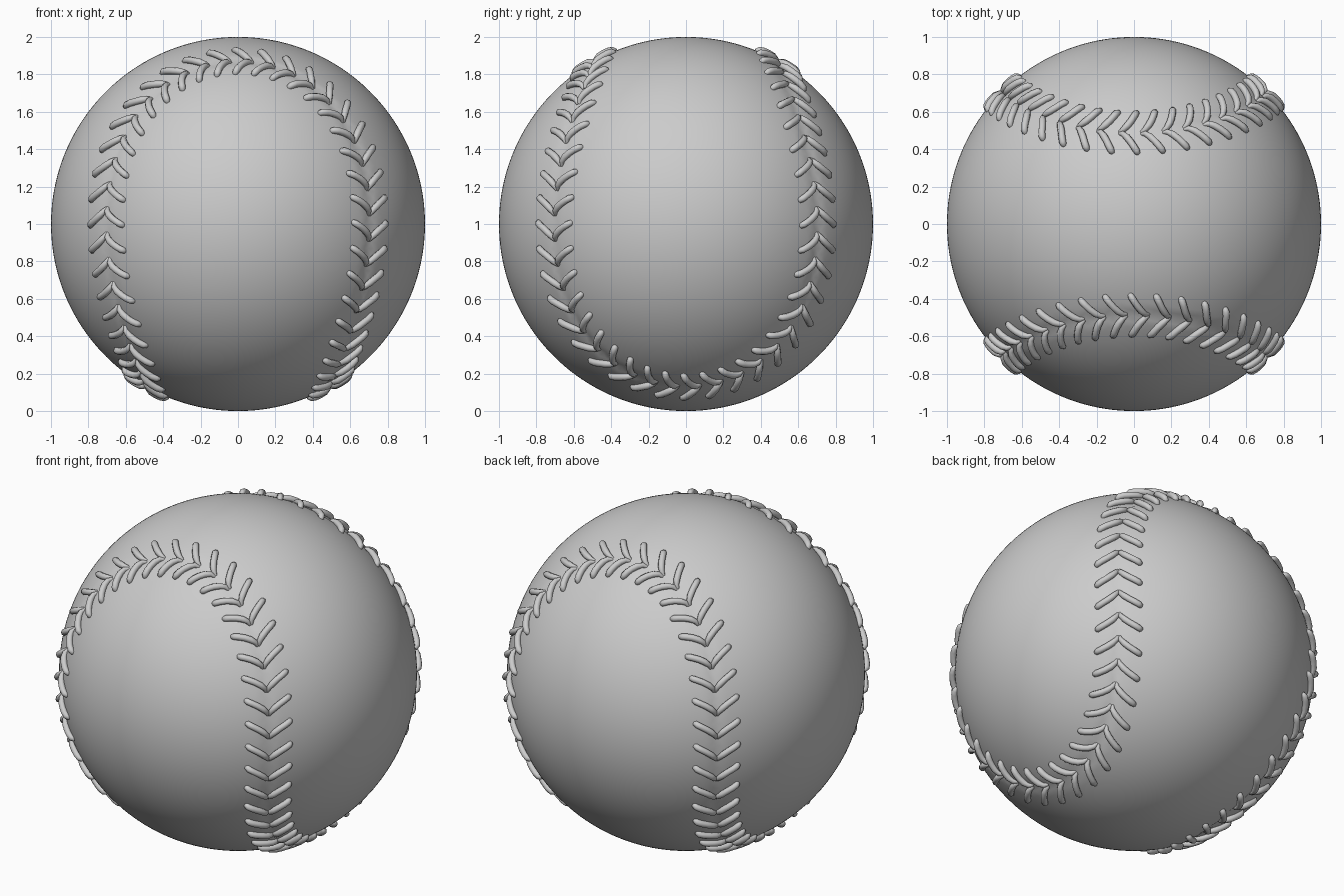
import bpy, math
from mathutils import Vector, kdtree

if "Cube" in bpy.data.objects:
    bpy.data.objects.remove(bpy.data.objects["Cube"])

A, B = 0.745, 0.255            # seam curve shape on the unit sphere
C = 2 * math.sqrt(A * B)
CENTRE = Vector((0, 0, 1))
STITCHES = 80


def seam(t):
    x = A * math.cos(t) + B * math.cos(3 * t)
    y = A * math.sin(t) - B * math.sin(3 * t)
    k = math.sqrt(0.5)
    return Vector((k * (x - y), k * (x + y), C * math.sin(2 * t)))


def seam_frame(t):
    p = seam(t)
    d = (seam(t + 1e-3) - seam(t - 1e-3)) / 2e-3
    return p, d.length, d.normalized().cross(p).normalized()


# flow direction along the curve: upward on the front right quarter
t0 = max((i * math.pi / 2 for i in range(4)), key=lambda t: seam(t).x - seam(t).y)
FLOW = 1 if seam(t0 + 0.1).z > 0 else -1

# ball with a fine groove along the seam
bpy.ops.mesh.primitive_ico_sphere_add(subdivisions=6, radius=1, location=CENTRE)
ball = bpy.context.object
ball.name = "ball"
n = 2000
tree = kdtree.KDTree(n)
for i in range(n):
    tree.insert(seam(i * math.tau / n), i)
tree.balance()
for v in ball.data.vertices:
    dist = tree.find(v.co)[2]
    if dist < 0.03:
        v.co *= 1 - 0.012 * (1 - dist / 0.03)
bpy.ops.object.shade_smooth()

# stitches: (along, sideways, height, relative thickness)
PROFILE = [(-0.020, 0.004, -0.012, 0.5), (0.000, 0.012, 0.004, 0.8),
           (0.022, 0.034, 0.011, 1.0), (0.042, 0.062, 0.013, 1.0),
           (0.058, 0.090, 0.013, 1.0), (0.070, 0.112, 0.009, 1.0),
           (0.076, 0.122, 0.000, 0.85), (0.078, 0.125, -0.012, 0.5)]
curve = bpy.data.curves.new("stitches", "CURVE")
curve.dimensions = "3D"
curve.bevel_depth = 0.019
curve.bevel_resolution = 2
curve.use_fill_caps = True
for i in range(STITCHES):
    t = (i + 0.5) * math.tau / STITCHES
    speed = seam_frame(t)[1]
    for side in (-1, 1):
        sp = curve.splines.new("POLY")
        sp.points.add(len(PROFILE) - 1)
        for pt, (along, lat, h, r) in zip(sp.points, PROFILE):
            p, _, across = seam_frame(t + FLOW * along / speed)
            q = (p + across * side * lat).normalized() * (1 + h) + CENTRE
            pt.co = (*q, 1)
            pt.radius = r
stitches = bpy.data.objects.new("stitches", curve)
bpy.context.collection.objects.link(stitches)
bpy.ops.object.select_all(action="DESELECT")
stitches.select_set(True)
bpy.context.view_layer.objects.active = stitches
bpy.ops.object.convert(target="MESH")
bpy.ops.object.shade_smooth_by_angle(angle=math.radians(60))
